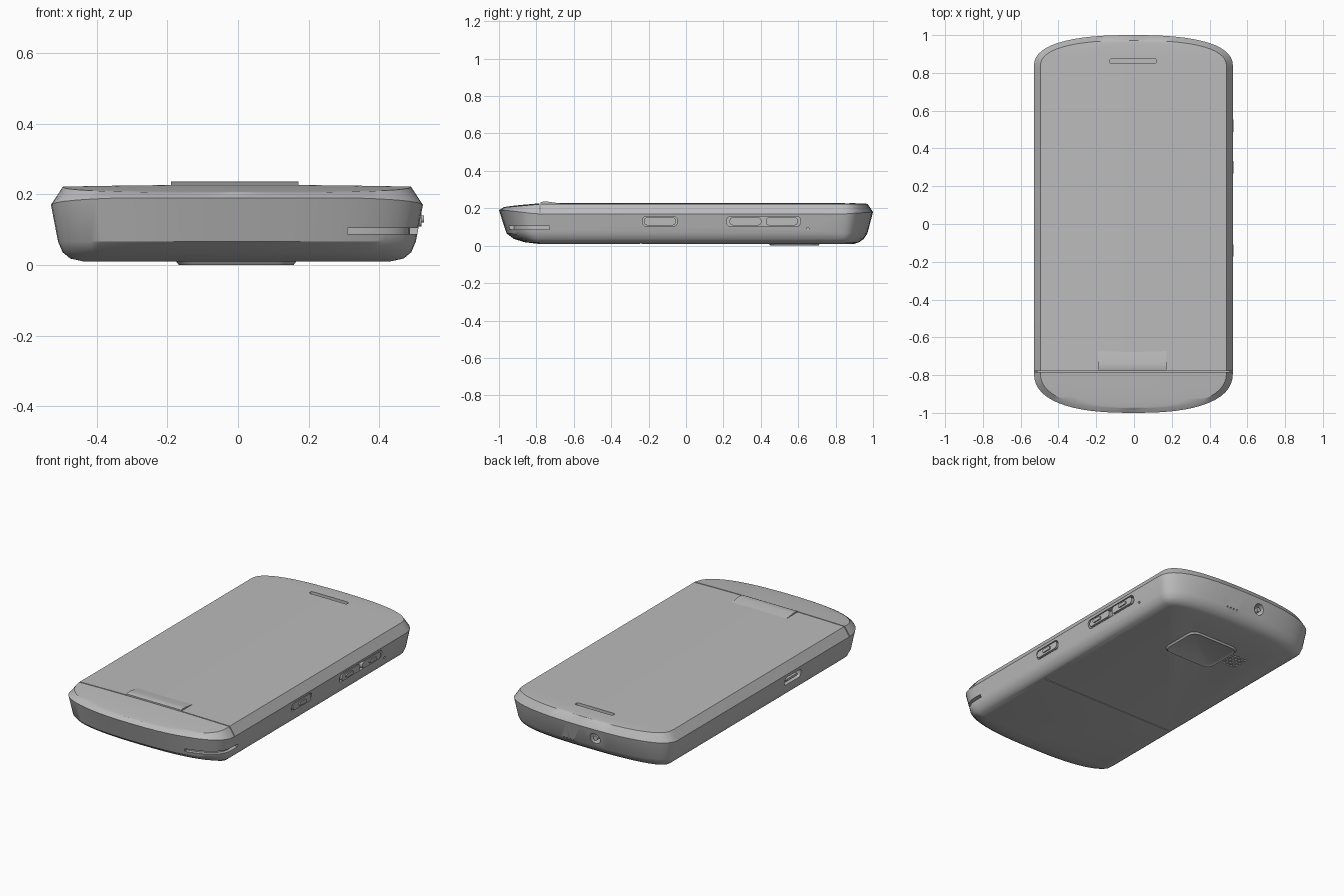
import bpy, bmesh, math
from mathutils import Vector, Matrix

cube = bpy.data.objects.get("Cube")
if cube:
    bpy.data.objects.remove(cube, do_unlink=True)

grey = bpy.data.materials.new("plain grey")
grey.use_nodes = True
grey.diffuse_color = (0.5, 0.5, 0.5, 1)
grey.node_tree.nodes["Principled BSDF"].inputs["Base Color"].default_value = (0.5, 0.5, 0.5, 1)

SEAM_Y = -0.78
HALF = 0.527


def make_object(name, bm):
    bmesh.ops.recalc_face_normals(bm, faces=bm.faces)
    mesh = bpy.data.meshes.new(name)
    bm.to_mesh(mesh)
    bm.free()
    mesh.materials.append(grey)
    obj = bpy.data.objects.new(name, mesh)
    bpy.context.collection.objects.link(obj)
    return obj


def smooth(obj):
    bpy.ops.object.select_all(action='DESELECT')
    obj.select_set(True)
    bpy.context.view_layer.objects.active = obj
    bpy.ops.object.shade_smooth_by_angle(angle=math.radians(30))


def half_outline(w, front, back, steps=14):
    """Right-hand half of the plan outline, from front tip to back tip."""
    pts = []
    for start, tip in ((SEAM_Y, front), (0.83, back)):
        arc = []
        for i in range(steps + 1):
            a = math.pi / 2 * i / steps
            arc.append((w * math.sin(a) ** 0.8, start + (tip - start) * math.cos(a) ** 0.8))
        arc[0] = (0, tip)
        arc[-1] = (w, start)
        pts += arc if tip == front else arc[::-1]
    return pts


def ring(bm, w, front, back, z_rule):
    right = half_outline(w, front, back)
    pts = right + [(-x, y) for x, y in right[-2:0:-1]]
    return [bm.verts.new((x - 0.003, y, z_rule(y))) for x, y in pts]


def bridge(bm, a, b):
    for i in range(len(a)):
        j = (i + 1) % len(a)
        bm.faces.new((a[i], a[j], b[j], b[i]))


def rounded_box(bm, centre, size, axis=0, radius=0.0, segments=4):
    """Box whose edges along one axis are rounded."""
    part = bmesh.new()
    bmesh.ops.create_cube(part, size=1, matrix=Matrix.Translation(centre) @ Matrix.Diagonal((*size, 1)))
    if radius:
        edges = [e for e in part.edges
                 if abs((e.verts[0].co - e.verts[1].co).normalized()[axis]) > 0.9]
        bmesh.ops.bevel(part, geom=edges, offset=radius, segments=segments,
                        affect='EDGES', profile=0.5)
    mesh = bpy.data.meshes.new("temporary")
    part.to_mesh(mesh)
    part.free()
    bm.from_mesh(mesh)
    bpy.data.meshes.remove(mesh)


def box_part(name, *args, **kw):
    bm = bmesh.new()
    rounded_box(bm, *args, **kw)
    obj = make_object(name, bm)
    smooth(obj)
    return obj


# Body shell: stacked outlines, with the chin sloping down to the front
def shoulder(y):
    return 0.17 + 0.02 * min(1, max(0, (-y - 0.8) / 0.17)) + 0.01 * max(0, (y - 0.85) / 0.15)


def rim(y):
    return 0.222 - (0.017 * min(1, max(0, (SEAM_Y - y) / 0.19)))


bm = bmesh.new()
levels = [(0.435, -0.79, 0.90, 0.010), (0.472, -0.86, 0.925, 0.018), (0.494, -0.92, 0.95, 0.036),
          (0.507, -0.96, 0.97, 0.066)]
rings = [ring(bm, w, f, b, lambda y, z=z: z) for w, f, b, z in levels]
rings.append(ring(bm, HALF, -1.0, 1.0, shoulder))
rings.append(ring(bm, 0.493, -0.975, 0.972, rim))
for lower, upper in zip(rings, rings[1:]):
    bridge(bm, lower, upper)
bm.faces.new(rings[0][::-1])

# Gently domed top face
top = rings[-1]
n = len(top)
rows = []
for i in range(1, n // 2):
    right, left = top[i], top[n - i]
    row = [left]
    for k in range(1, 8):
        p = left.co.lerp(right.co, k / 8)
        p.z += 0.005 * (1 - (k / 4 - 1) ** 2) * min(1, right.co.x / 0.45)
        row.append(bm.verts.new(p))
    rows.append(row + [right])
for a, b in zip(rows, rows[1:]):
    for k in range(8):
        bm.faces.new((a[k], a[k + 1], b[k + 1], b[k]))
for tip, row in ((top[0], rows[0]), (top[n // 2], rows[-1])):
    for k in range(8):
        bm.faces.new((tip, row[k], row[k + 1]))
body = make_object("body_shell", bm)

# Recesses cut from the shell
bm = bmesh.new()
rounded_box(bm, (0, SEAM_Y, 0.25), (1.2, 0.006, 0.16))                       # chin seam
rounded_box(bm, (0, -0.24, 0.0), (1.2, 0.005, 0.03))                         # battery cover seam
rounded_box(bm, (0.51, -0.85, 0.096), (0.40, 0.24, 0.018))                   # corner strap slot
rounded_box(bm, (-0.005, 0.862, 0.23), (0.25, 0.026, 0.04), 2, 0.012)        # earpiece
rounded_box(bm, (0.52, -0.14, 0.130), (0.05, 0.185, 0.052), 0, 0.02)         # side key
rounded_box(bm, (0.52, 0.415, 0.130), (0.05, 0.395, 0.052), 0, 0.02)         # rocker
rounded_box(bm, (-0.52, -0.26, 0.125), (0.08, 0.15, 0.05), 0, 0.015)         # data port
rounded_box(bm, (0.52, 0.65, 0.09), (0.04, 0.014, 0.012), 0, 0.005)          # pin hole
rounded_box(bm, (-0.09, 0.98, 0.12), (0.064, 0.14, 0.064), 1, 0.031, 6)      # audio jack
for i in range(4):
    rounded_box(bm, (0.06 + 0.022 * i, 0.97, 0.066), (0.007, 0.06, 0.007))   # pinholes
for i in range(5):
    for j in range(5):
        rounded_box(bm, (-0.275 + 0.024 * i, 0.545 + 0.024 * j, 0.01),       # speaker holes
                    (0.014, 0.014, 0.03), 2, 0.005, 2)
cutter = make_object("recess_cutter", bm)
cutter.hide_render = True

mod = body.modifiers.new("recesses", 'BOOLEAN')
mod.object = cutter
mod.solver = 'EXACT'
bpy.context.view_layer.objects.active = body
bpy.ops.object.modifier_apply(modifier=mod.name)
bpy.data.objects.remove(cutter, do_unlink=True)
smooth(body)

# Core that closes the back of the strap slot
bm = bmesh.new()
core = [ring(bm, 0.49, -0.945, 0.9, lambda y, z=z: z) for z in (0.08, 0.112)]
bridge(bm, *core)
bm.faces.new(core[0][::-1])
bm.faces.new(core[1])
smooth(make_object("slot_core", bm))

# Hinge cover: a low wedge running back from the chin seam
bm = bmesh.new()
profile = [(-0.777, 0.215), (-0.777, 0.232), (-0.765, 0.236), (-0.735, 0.235),
           (-0.70, 0.230), (-0.67, 0.226), (-0.67, 0.215)]
sides = [[bm.verts.new((x, y, z)) for y, z in profile] for x in (-0.19, 0.172)]
bridge(bm, *sides)
for side in sides:
    bm.faces.new(side)
smooth(make_object("hinge_cover", bm))

# Side keys, each with a raised grip
for name, y, grip_y in (("side_key", -0.14, -0.14), ("lower_rocker", 0.318, 0.30),
                        ("upper_rocker", 0.512, 0.52)):
    key = box_part(name, (0.508, y, 0.130), (0.024, 0.170, 0.042), 0, 0.017)
    box_part(name + "_grip", (0.518, grip_y, 0.130), (0.018, 0.065, 0.02), 0, 0.009)

# Data port tongue and audio jack pin
box_part("port_tongue", (-0.497, -0.26, 0.125), (0.04, 0.10, 0.014), 0, 0.004)
box_part("jack_core", (-0.09, 0.945, 0.12), (0.026, 0.07, 0.026), 1, 0.012)

# Camera cover under the body, tapered outwards with a recessed window
bm = bmesh.new()
rounded_box(bm, (-0.005, 0.58, 0.008), (0.35, 0.28, 0.016), 2, 0.05)
base = min(bm.faces, key=lambda f: f.calc_center_median().z)
for v in base.verts:
    v.co.x = -0.005 + (v.co.x + 0.005) * 0.93
    v.co.y = 0.58 + (v.co.y - 0.58) * 0.92
bmesh.ops.inset_individual(bm, faces=[base], thickness=0.012)
bmesh.ops.translate(bm, verts=base.verts, vec=Vector((0, 0, 0.005)))
smooth(make_object("camera_cover", bm))
